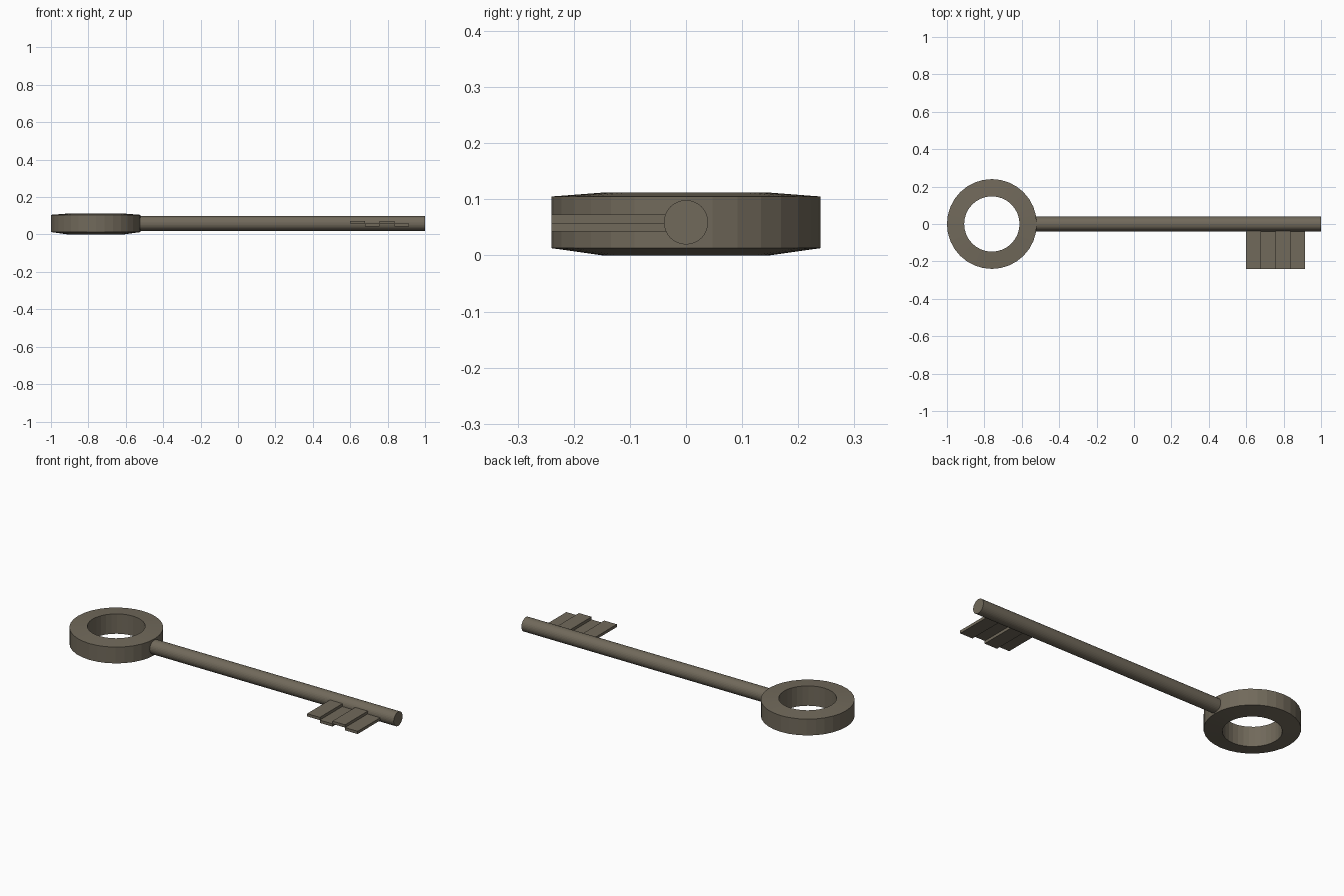
import bpy, bmesh, math
from mathutils import Matrix, Vector

if "Cube" in bpy.data.objects:
    bpy.data.objects.remove(bpy.data.objects["Cube"])

metal = bpy.data.materials.new("aged_bronze")
metal.diffuse_color = (0.165, 0.142, 0.104, 1)
metal.use_nodes = True
metal.node_tree.nodes["Principled BSDF"].inputs["Base Color"].default_value = metal.diffuse_color


def finish(bm, name):
    bmesh.ops.recalc_face_normals(bm, faces=bm.faces)
    mesh = bpy.data.meshes.new(name)
    bm.to_mesh(mesh)
    bm.free()
    mesh.materials.append(metal)
    obj = bpy.data.objects.new(name, mesh)
    bpy.context.collection.objects.link(obj)
    return obj


# Ring handle: four-point section revolved in 32 flat steps
SEG = 32
section = [(0.24, 0.013), (0.24, 0.105), (0.148, 0.112), (0.148, 0.0)]
bm = bmesh.new()
rings = []
for i in range(SEG):
    a = 2 * math.pi * i / SEG
    rings.append([bm.verts.new((-0.76 + r * math.cos(a), r * math.sin(a), z))
                  for r, z in section])
for i in range(SEG):
    p, q = rings[i], rings[(i + 1) % SEG]
    for j in range(4):
        k = (j + 1) % 4
        bm.faces.new((p[j], q[j], q[k], p[k]))
finish(bm, "ring_handle")

# Round shaft along x, its hidden end set inside the ring
x0, x1 = -0.56, 1.0
bm = bmesh.new()
bmesh.ops.create_cone(bm, cap_ends=True, segments=32, radius1=0.0395,
                      radius2=0.0395, depth=x1 - x0)
bmesh.ops.transform(bm, verts=bm.verts,
                    matrix=Matrix.Translation((( x0 + x1) / 2, 0, 0.059))
                    @ Matrix.Rotation(math.pi / 2, 4, 'Y'))
finish(bm, "shaft")

# Key bit: four thin teeth at alternating heights
width, thick = 0.0788, 0.0156
for i in range(4):
    z = 0.0655 if i % 2 == 0 else 0.0500
    bm = bmesh.new()
    bmesh.ops.create_cube(bm, size=1)
    bmesh.ops.scale(bm, verts=bm.verts, vec=Vector((width, 0.22, thick)))
    bmesh.ops.translate(bm, verts=bm.verts,
                        vec=Vector((0.6 + width * (i + 0.5), -0.13, z)))
    finish(bm, f"bit_tooth_{i + 1}")
